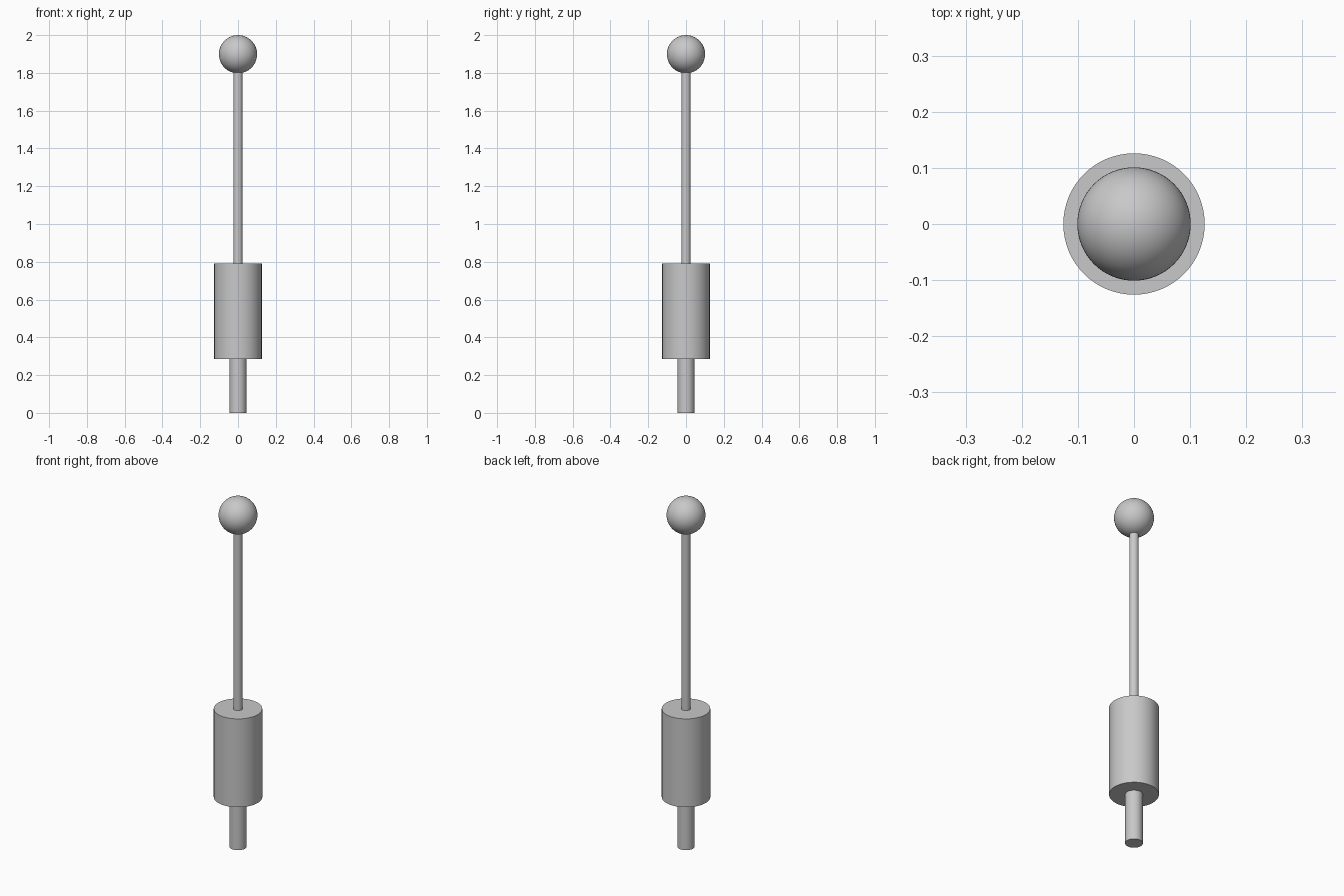
import bpy
import math

cube = bpy.data.objects.get("Cube")
if cube:
    bpy.data.objects.remove(cube, do_unlink=True)

grey = bpy.data.materials.new("light grey")
grey.use_nodes = True
colour = (0.58, 0.58, 0.58, 1)
grey.diffuse_color = colour
grey.node_tree.nodes["Principled BSDF"].inputs["Base Color"].default_value = colour


def finish(name):
    obj = bpy.context.object
    obj.name = name
    obj.data.materials.append(grey)
    bpy.ops.object.shade_smooth_by_angle(angle=math.radians(30))


def cylinder(name, radius, bottom, top):
    bpy.ops.mesh.primitive_cylinder_add(
        vertices=64, radius=radius, depth=top - bottom,
        location=(0, 0, (bottom + top) / 2))
    finish(name)


# Stacked shafts and body
cylinder("lower_stem", 0.045, 0, 0.284)
cylinder("body", 0.126, 0.284, 0.79)
cylinder("rod", 0.024, 0.79, 1.81)

# Ball on the tip of the rod
ball_radius = 0.101
bpy.ops.mesh.primitive_uv_sphere_add(
    segments=64, ring_count=32, radius=ball_radius,
    location=(0, 0, 2 - ball_radius))
finish("tip_ball")
